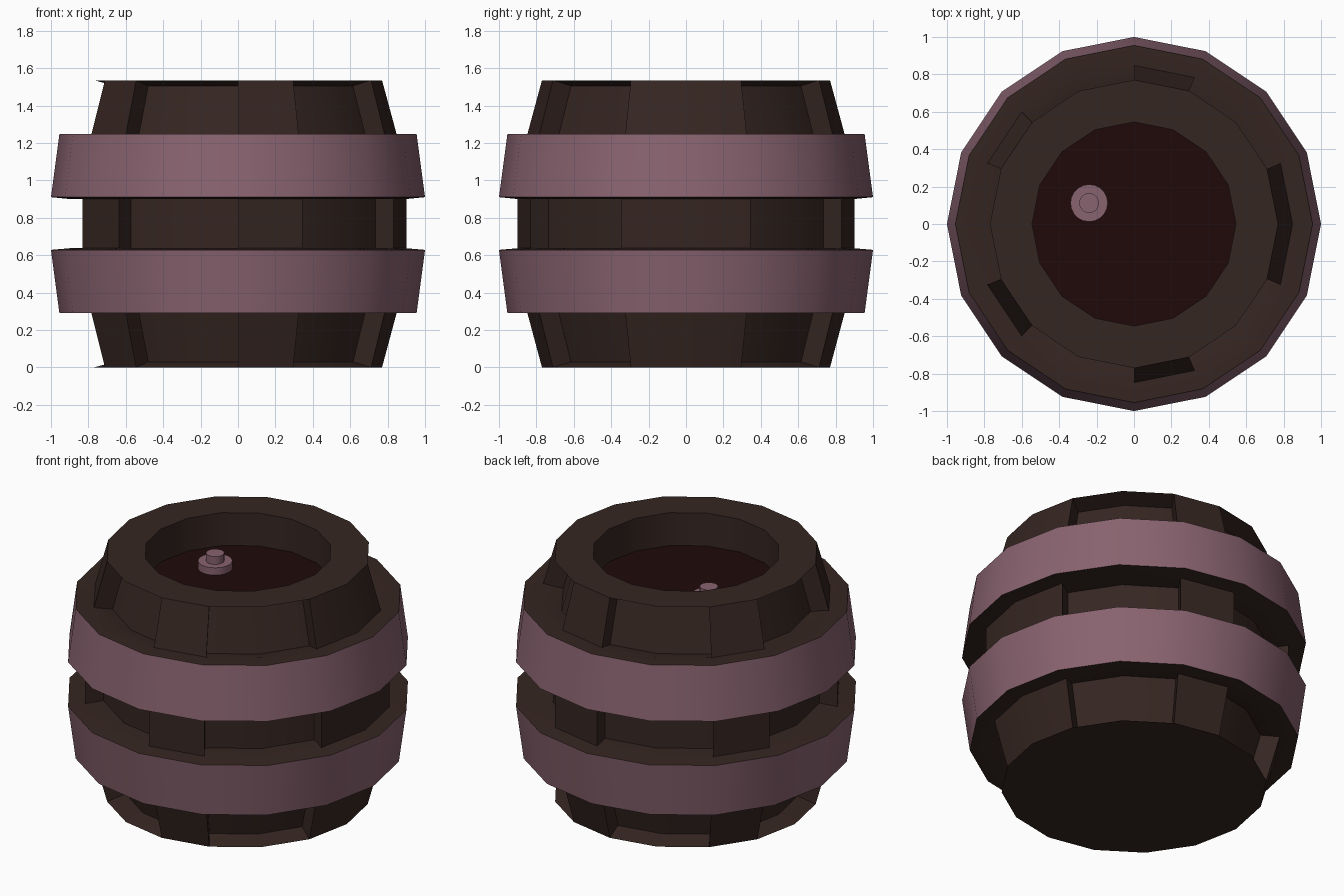
import bpy, bmesh
from math import cos, sin, pi
from mathutils import Vector

if "Cube" in bpy.data.objects:
    bpy.data.objects.remove(bpy.data.objects["Cube"])

SIDES = 16


def material(name, rgb):
    m = bpy.data.materials.new(name)
    m.diffuse_color = (*rgb, 1)
    m.use_nodes = True
    m.node_tree.nodes["Principled BSDF"].inputs["Base Color"].default_value = m.diffuse_color
    return m


WOOD = material("dark_wood", (0.036, 0.019, 0.015))
METAL = material("mauve_metal", (0.25, 0.125, 0.16))
LID = material("dark_red", (0.014, 0.003, 0.003))


def point(p, k, n, push_k, centre):
    """Profile point (radius, z, optional inward push) at step k of n."""
    a, b = 2 * pi * k / n, 2 * pi * push_k / n
    d = p[2] if len(p) > 2 else 0
    return Vector((centre[0] + p[0] * cos(a) - d * cos(b),
                   centre[1] + p[0] * sin(a) - d * sin(b), p[1]))


def add_face(bm, pts):
    return bm.faces.new([bm.verts.new(p) for p in pts])


def add_sector(bm, prof, k, n, push=None, centre=(0, 0)):
    """One wedge of a revolved profile (outer side runs upward)."""
    d0, d1 = push or (k, k + 1)
    for p, q in zip(prof, prof[1:]):
        pts = [point(p, k, n, d0, centre)]
        if p[0] > 0:
            pts.append(point(p, k + 1, n, d1, centre))
        pts.append(point(q, k + 1, n, d1, centre))
        if q[0] > 0:
            pts.append(point(q, k, n, d0, centre))
        add_face(bm, pts)


def finish(bm, name, mat):
    bmesh.ops.remove_doubles(bm, verts=bm.verts, dist=0.0005)
    me = bpy.data.meshes.new(name)
    bm.to_mesh(me)
    bm.free()
    me.materials.append(mat)
    ob = bpy.data.objects.new(name, me)
    bpy.context.collection.objects.link(ob)
    bpy.ops.object.select_all(action='DESELECT')
    ob.select_set(True)
    bpy.context.view_layer.objects.active = ob
    bpy.ops.object.shade_smooth_by_angle()


def lathe(name, prof, mat, n=SIDES, centre=(0, 0)):
    bm = bmesh.new()
    for k in range(n):
        add_sector(bm, prof, k, n, None, centre)
    finish(bm, name, mat)


# Barrel body: raised staves, and sunken panels pushed in along their face normals
RAISED = {15, 0, 3, 6, 9, 12}
D, DZ = 0.116, 0.03
sections = {"bottom": ((0.77, 0), (0.848, 0.29), DZ),
            "middle": ((0.9, 0.637), (0.9, 0.9), 0),
            "top": ((0.848, 1.247), (0.77, 1.535), -DZ)}


def section(name, raised):
    p, q, dz = sections[name]
    if raised:
        return [p, q]
    return [p, (p[0], p[1] + dz, D), (q[0], q[1] + dz, D), q]


bm = bmesh.new()
for k in range(SIDES):
    up = k in RAISED
    before, after = (k - 1) % SIDES in RAISED, (k + 1) % SIDES in RAISED
    push = (k + 0.5 if before else k, k + 0.5 if after else k + 1)
    add_sector(bm, [(0, 0)] + section("bottom", up) + [(0.955, 0.29)], k, SIDES, push)
    add_sector(bm, [(1, 0.628)] + section("middle", up) + [(1, 0.91)], k, SIDES, push)
    add_sector(bm, [(0.955, 1.247)] + section("top", up) + [(0.545, 1.535), (0.545, 1.325)],
               k, SIDES, push)
    # Side walls at both ends of each sunken panel
    if not up:
        for edge, open_end, side in ((k, before, 1), (k + 1, after, -1)):
            if open_end:
                a = 2 * pi * (k + 0.5) / SIDES
                out = Vector((-sin(a), cos(a), 0)) * side
                for name in sections:
                    f = add_face(bm, [point(p, edge, SIDES, k + 0.5, (0, 0))
                                      for p in section(name, False)])
                    f.normal_update()
                    if f.normal.dot(out) < 0:
                        f.normal_flip()
finish(bm, "barrel_body", WOOD)

# Metal hoops
lathe("lower_hoop", [(0.955, 0.29), (1, 0.628)], METAL)
lathe("upper_hoop", [(1, 0.91), (0.955, 1.247)], METAL)

# Sunken lid and its plug
lathe("lid", [(0.545, 1.325), (0, 1.325)], LID)
lathe("plug", [(0.1, 1.325), (0.1, 1.372), (0.053, 1.372), (0.053, 1.422), (0, 1.422)],
      METAL, 20, (-0.24, 0.112))
